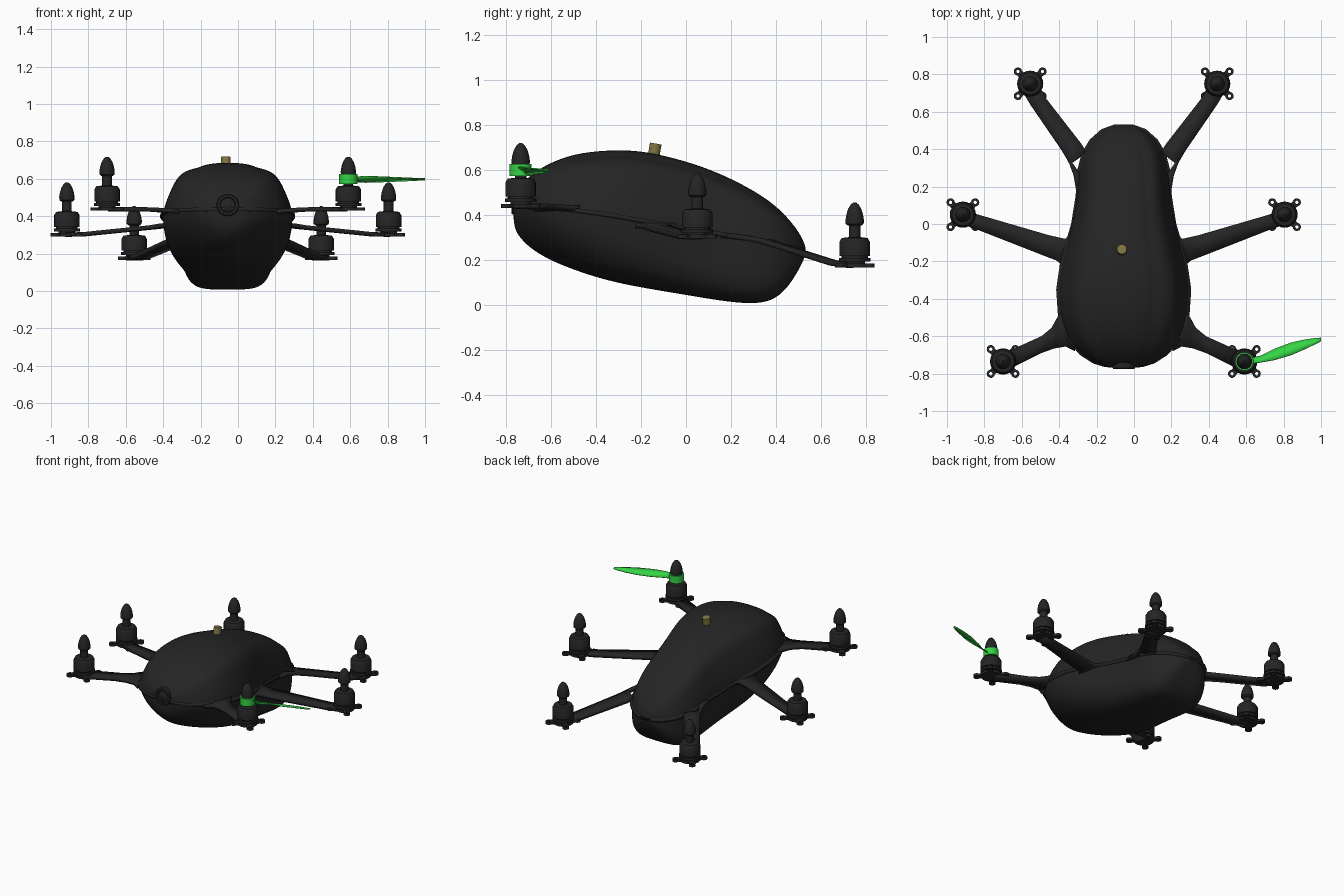
import bpy, bmesh, math
from mathutils import Matrix, Vector

cube = bpy.data.objects.get("Cube")
if cube:
    bpy.data.objects.remove(cube, do_unlink=True)

CX = -0.055  # airframe centreline


def material(name, rgb):
    m = bpy.data.materials.new(name)
    m.diffuse_color = (*rgb, 1)
    m.use_nodes = True
    bsdf = m.node_tree.nodes["Principled BSDF"]
    bsdf.inputs["Base Color"].default_value = (*rgb, 1)
    bsdf.inputs["Roughness"].default_value = 0.6
    return m


BLACK = material("matte black", (0.018, 0.018, 0.018))
GREEN = material("bright green", (0.035, 0.66, 0.06))
BRASS = material("dull brass", (0.22, 0.18, 0.06))


def mesh_from(bm, name, mat):
    bmesh.ops.recalc_face_normals(bm, faces=bm.faces)
    me = bpy.data.meshes.new(name)
    bm.to_mesh(me)
    bm.free()
    me.materials.append(mat)
    return me


def place(name, me, loc=(0, 0, 0), angle=35):
    ob = bpy.data.objects.new(name, me)
    ob.location = loc
    bpy.context.collection.objects.link(ob)
    bpy.ops.object.select_all(action='DESELECT')
    ob.select_set(True)
    bpy.context.view_layer.objects.active = ob
    bpy.ops.object.shade_smooth_by_angle(angle=math.radians(angle))
    return ob


def grid(bm, rows):
    vs = [[bm.verts.new(p) for p in row] for row in rows]
    for a, b in zip(vs, vs[1:]):
        for i in range(len(a) - 1):
            bm.faces.new((a[i], a[i + 1], b[i + 1], b[i]))


def lathe(bm, profile, at=(0, 0, 0), seg=24):
    """Closed (radius, height) loop turned around z."""
    rings = [[bm.verts.new((at[0] + r * math.cos(2 * math.pi * k / seg),
                            at[1] + r * math.sin(2 * math.pi * k / seg),
                            at[2] + h)) for k in range(seg)] for r, h in profile]
    for a, b in zip(rings, rings[1:] + rings[:1]):
        for k in range(seg):
            j = (k + 1) % seg
            bm.faces.new((a[k], a[j], b[j], b[k]))


def solid(bm, outline):
    """Turned solid: the outline is closed along a hairline axis."""
    eps = 0.0005
    lathe(bm, [(eps, outline[0][1])] + outline + [(eps, outline[-1][1])])


def ribbon(name, rows, thick, mat):
    bm = bmesh.new()
    grid(bm, rows)
    ob = place(name, mesh_from(bm, name, mat))
    sol = ob.modifiers.new("thickness", 'SOLIDIFY')
    sol.thickness, sol.offset = thick, 0
    return ob


# Body stations: y, half width, top, seam, bottom
STATIONS = [
    (-0.768, 0.01, 0.445, 0.437, 0.42), (-0.765, 0.09, 0.48, 0.437, 0.345),
    (-0.745, 0.155, 0.515, 0.436, 0.305), (-0.70, 0.225, 0.57, 0.434, 0.255),
    (-0.62, 0.295, 0.625, 0.43, 0.203), (-0.5, 0.342, 0.672, 0.42, 0.153),
    (-0.35, 0.352, 0.688, 0.40, 0.105), (-0.2, 0.33, 0.688, 0.374, 0.075),
    (0.0, 0.272, 0.64, 0.338, 0.042), (0.15, 0.248, 0.585, 0.314, 0.017),
    (0.28, 0.241, 0.52, 0.293, 0.002), (0.38, 0.215, 0.457, 0.273, 0.012),
    (0.45, 0.172, 0.39, 0.258, 0.07), (0.505, 0.11, 0.32, 0.246, 0.16),
    (0.53, 0.04, 0.265, 0.24, 0.215), (0.532, 0.008, 0.243, 0.24, 0.237)]

# Dome section with raised spine and shoulders
DOME = [(1, 0), (0.97, 0.2), (0.87, 0.5), (0.77, 0.75), (0.62, 0.87),
        (0.45, 0.905), (0.38, 0.955), (0.2, 0.99)]


def hull_section(y):
    t = min(max((y + 0.7) / 1.0, 0), 1)
    n = 1.6 + 2.6 * t
    angles = [k * math.pi / 16 for k in range(8)]
    return [(math.cos(a) ** (2 / n), math.sin(a) ** (2 / n)) for a in angles]


def shell(name, upper):
    bm = bmesh.new()
    rows = []
    for y, w, top, seam, bottom in STATIONS:
        half = DOME if upper else hull_section(y)
        full = half + [(0, 1)] + [(-u, v) for u, v in reversed(half)]
        h = (top if upper else bottom) - seam
        rows.append([(CX + u * w, y, seam + v * h) for u, v in full])
    grid(bm, rows)
    ob = place(name, mesh_from(bm, name, BLACK), angle=50)
    sub = ob.modifiers.new("smooth", 'SUBSURF')
    sub.levels = sub.render_levels = 2


shell("upper_shell", True)
shell("lower_hull", False)

# Deck plate along the seam
ribbon("deck_plate", [[(CX + s * (w + 0.009), y, seam) for s in (-1, 1)]
                      for y, w, _, seam, _ in STATIONS], 0.02, BLACK)

# Arms: rows of (x, y) on one edge, (x, y) on the other, height
ARMS = {
    "front": [((0.30, -0.42), (0.26, -0.68), 0.425), ((0.355, -0.50), (0.31, -0.655), 0.43),
              ((0.385, -0.555), (0.37, -0.665), 0.434), ((0.44, -0.60), (0.44, -0.69), 0.437),
              ((0.64, -0.69), (0.61, -0.775), 0.438)],
    "middle": [((0.25, 0.04), (0.30, -0.28), 0.35), ((0.275, -0.03), (0.335, -0.215), 0.352),
               ((0.31, -0.08), (0.36, -0.195), 0.35), ((0.40, -0.06), (0.42, -0.172), 0.34),
               ((0.76, 0.045), (0.77, -0.035), 0.304), ((0.86, 0.075), (0.87, 0.0), 0.301)],
    "back": [((0.25, 0.15), (0.21, 0.15), 0.31), ((0.268, 0.26), (0.235, 0.27), 0.297),
             ((0.292, 0.325), (0.276, 0.328), 0.285), ((0.305, 0.35), (0.20, 0.385), 0.277),
             ((0.335, 0.40), (0.225, 0.425), 0.262), ((0.50, 0.64), (0.415, 0.67), 0.185),
             ((0.545, 0.715), (0.455, 0.745), 0.175)]}
MOTORS = {"front": (0.645, -0.735, 0.43), "middle": (0.86, 0.05, 0.293),
          "back": (0.50, 0.75, 0.166)}

# Motor mount: hub, diagonal spokes and four drilled lugs
bm = bmesh.new()
lathe(bm, [(0.0005, 0), (0.066, 0), (0.066, 0.018), (0.0005, 0.018)])
for k in range(4):
    a = math.radians(45 + 90 * k)
    d = Vector((math.cos(a), math.sin(a), 0))
    lathe(bm, [(0.009, 0), (0.022, 0), (0.022, 0.018), (0.009, 0.018)], d * 0.093, 14)
    bmesh.ops.create_cube(bm, size=1, matrix=Matrix.Translation(d * 0.06 + Vector((0, 0, 0.009)))
                          @ Matrix.Rotation(a, 4, 'Z') @ Matrix.Diagonal((0.046, 0.036, 0.0178, 1)))
mount_mesh = mesh_from(bm, "motor_mount", BLACK)

# Motor: base, stator gap, bell and shaft
bm = bmesh.new()
solid(bm, [(0.045, 0.016), (0.045, 0.026), (0.07, 0.026), (0.07, 0.042), (0.058, 0.042),
           (0.058, 0.05), (0.068, 0.05), (0.068, 0.112), (0.058, 0.13), (0.026, 0.134),
           (0.026, 0.195)])
motor_mesh = mesh_from(bm, "motor", BLACK)

# Domed spinner nut
bm = bmesh.new()
solid(bm, [(0.03, 0.185), (0.04, 0.193), (0.041, 0.21), (0.037, 0.235), (0.029, 0.26),
           (0.017, 0.28), (0.006, 0.288)])
spinner_mesh = mesh_from(bm, "spinner", BLACK)

for s, side in ((1, "left"), (-1, "right")):
    for pos, rows in ARMS.items():
        tag = f"{pos}_{side}"
        ribbon(f"arm_{tag}", [[(CX + s * x, y, z) for x, y in (a, b)] for a, b, z in rows],
               0.023, BLACK)
        mx, my, mz = MOTORS[pos]
        for part, me in (("mount", mount_mesh), ("motor", motor_mesh), ("spinner", spinner_mesh)):
            place(f"{part}_{tag}", me, (CX + s * mx, my, mz))

# Propeller on the front left motor
PX, PY, PZ = CX + 0.645, -0.735, 0.597
bm = bmesh.new()
lathe(bm, [(0.027, -0.025), (0.049, -0.025), (0.049, 0.028), (0.027, 0.028)])
place("propeller_hub", mesh_from(bm, "propeller_hub", GREEN), (PX, PY, PZ))
# x, front edge y, back edge y, twist rise
BLADE = [(0.035, -0.012, 0.018, 0.012), (0.09, -0.004, 0.03, 0.016), (0.16, 0.008, 0.066, 0.014),
         (0.25, 0.034, 0.1, 0.01), (0.32, 0.064, 0.116, 0.007), (0.38, 0.092, 0.124, 0.004),
         (0.41, 0.108, 0.126, 0.002)]
ribbon("propeller_blade", [[(PX + x, PY + a, PZ + rise), (PX + x, PY + (a + b) / 2, PZ + 0.004),
                            (PX + x, PY + b, PZ - rise)] for x, a, b, rise in BLADE],
       0.006, GREEN)

# Nose camera with recessed lens
bm = bmesh.new()
solid(bm, [(0.06, 0), (0.06, 0.045), (0.055, 0.052), (0.042, 0.052), (0.038, 0.04),
           (0.03, 0.04), (0.018, 0.047)])
cam = place("nose_camera", mesh_from(bm, "nose_camera", BLACK), (CX, -0.724, 0.46))
cam.rotation_euler = (math.radians(90), 0, 0)

# Antenna stub on the spine
bm = bmesh.new()
solid(bm, [(0.026, 0), (0.026, 0.062)])
stub = place("antenna_stub", mesh_from(bm, "antenna_stub", BRASS), (-0.065, -0.145, 0.655))
stub.rotation_euler = (math.radians(-10), 0, 0)
